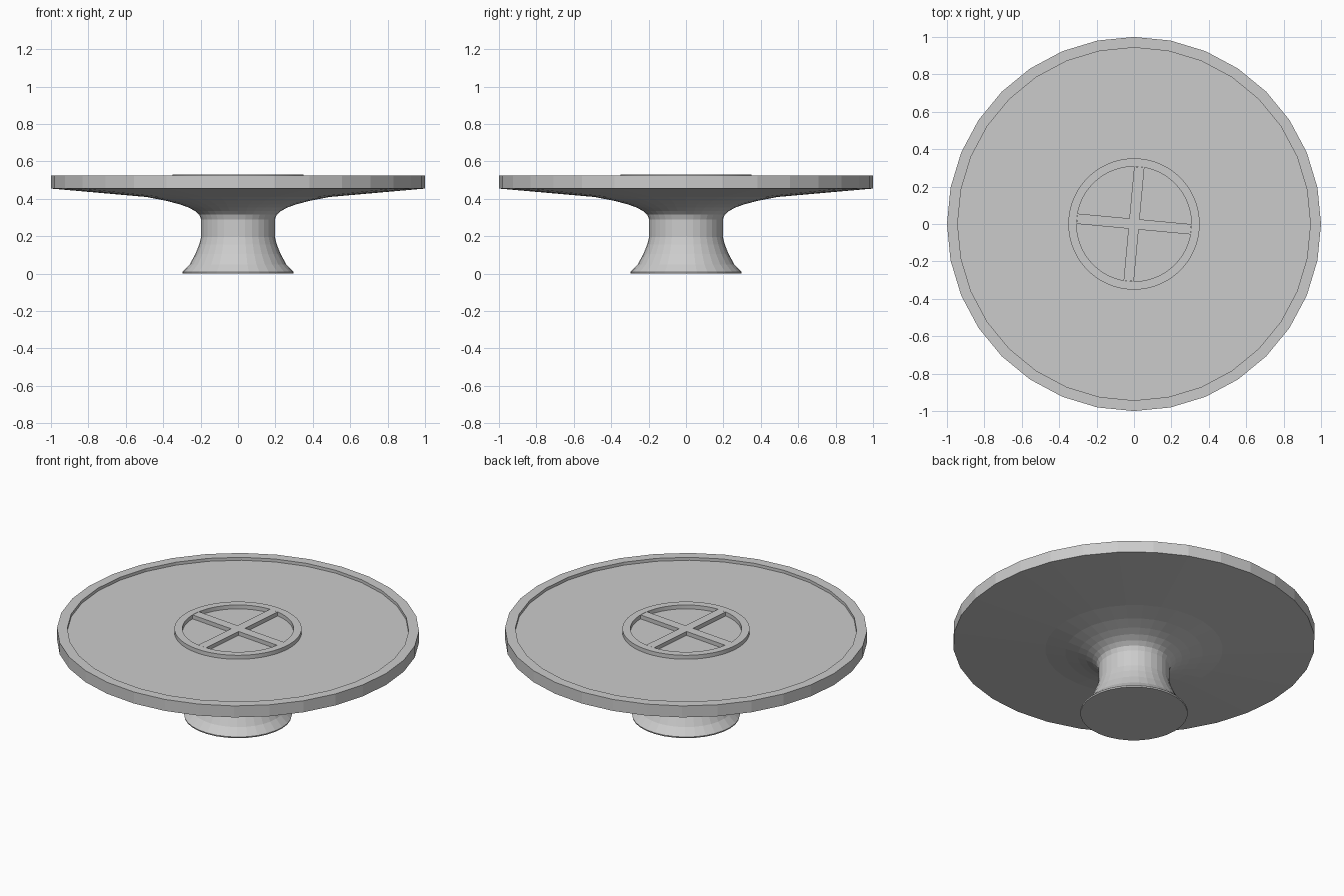
import bpy, bmesh, math

if "Cube" in bpy.data.objects:
    bpy.data.objects.remove(bpy.data.objects["Cube"])


def finish(name, bm):
    bmesh.ops.remove_doubles(bm, verts=bm.verts, dist=1e-5)
    bmesh.ops.recalc_face_normals(bm, faces=bm.faces)
    mesh = bpy.data.meshes.new(name)
    bm.to_mesh(mesh)
    bm.free()
    obj = bpy.data.objects.new(name, mesh)
    bpy.context.collection.objects.link(obj)
    return obj


def lathe(name, profile, sides, closed=False):
    """Spin an (r, z) profile around the z axis."""
    bm = bmesh.new()
    verts = [bm.verts.new((r, 0, z)) for r, z in profile]
    edges = [bm.edges.new(p) for p in zip(verts, verts[1:])]
    if closed:
        edges.append(bm.edges.new((verts[-1], verts[0])))
    bmesh.ops.spin(bm, geom=verts + edges, cent=(0, 0, 0), axis=(0, 0, 1),
                   angle=math.tau, steps=sides, use_merge=True)
    return finish(name, bm)


RIM_Z, FLOOR_Z, HUB_Z = 0.525, 0.507, 0.531

# Flared foot and neck, running up into the wide plate with a raised lip
lathe("pedestal_plate", [
    (0, 0), (0.296, 0), (0.298, 0.008), (0.258, 0.05), (0.228, 0.105),
    (0.208, 0.155), (0.197, 0.195), (0.197, 0.29), (0.207, 0.315),
    (0.23, 0.335), (0.265, 0.354), (0.31, 0.37), (0.38, 0.389),
    (0.49, 0.41), (1.0, 0.455), (1.0, RIM_Z), (0.943, RIM_Z),
    (0.943, FLOOR_Z), (0, FLOOR_Z)], 32)

# Raised ring in the middle of the plate
R_IN, R_OUT, HALF = 0.307, 0.351, 0.0275
ring = lathe("centre_ring", [(R_IN, FLOOR_Z - 0.005), (R_OUT, FLOOR_Z - 0.005),
                             (R_OUT, HUB_Z), (R_IN, HUB_Z)], 96, closed=True)

# Crossed spokes inside the ring, turned slightly clockwise
bm = bmesh.new()
end = math.asin(HALF / R_IN)
outline = []
for i in range(4):
    a = i * math.pi / 2 - math.radians(5.3)
    outline += [(R_IN * math.cos(a + t), R_IN * math.sin(a + t)) for t in (-end, end)]
    c, b = HALF * math.sqrt(2), a + math.pi / 4
    outline.append((c * math.cos(b), c * math.sin(b)))
face = bm.faces.new([bm.verts.new((x, y, FLOOR_Z - 0.005)) for x, y in outline])
top = bmesh.ops.extrude_face_region(bm, geom=[face], use_keep_orig=True)["geom"]
bmesh.ops.translate(bm, vec=(0, 0, HUB_Z - FLOOR_Z + 0.005),
                    verts=[g for g in top if isinstance(g, bmesh.types.BMVert)])
finish("centre_spokes", bm)

# Smooth the fine ring only; the plate stays faceted
bpy.ops.object.select_all(action='DESELECT')
ring.select_set(True)
bpy.context.view_layer.objects.active = ring
bpy.ops.object.shade_smooth_by_angle()
